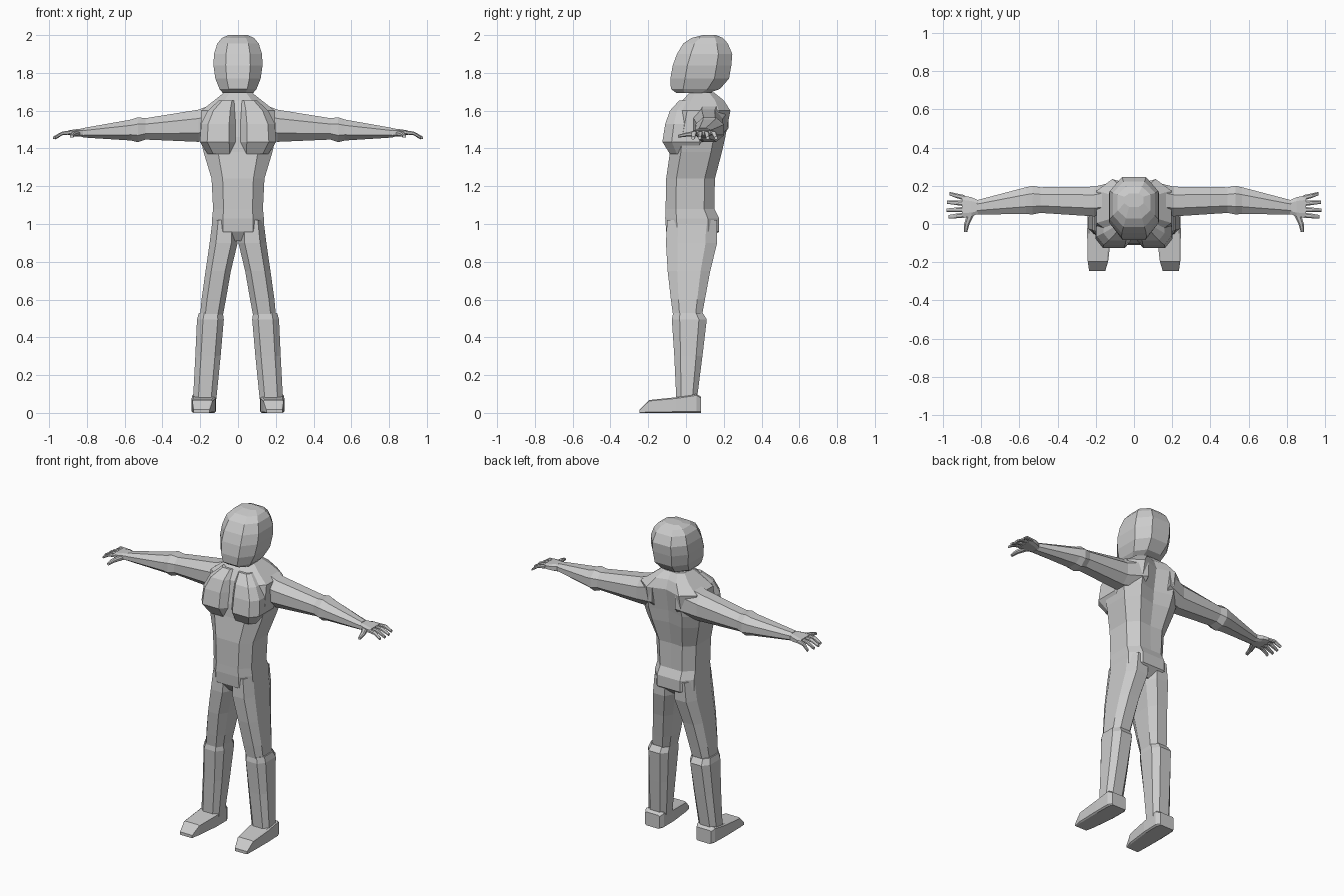
import bpy, bmesh


def ring(axis, t, u0, u1, v0, v1, c, dent):
    """Chamfered rectangle across an axis; c = share of each side left flat."""
    cu, cv, hu, hv = (u0 + u1) / 2, (v0 + v1) / 2, (u1 - u0) / 2, (v1 - v0) / 2
    pts = [(-c, -1), (c, -1), (1, -c), (1, c), (c, 1), (-c, 1), (-1, c), (-1, -c)]
    pts = [(cu + a * hu, cv + b * hv) for a, b in pts]
    if dent is not None:
        pts.insert(5, (cu, v1 - dent))
    if axis == 'x':
        return [(t, u, v) for u, v in pts]
    if axis == 'y':
        return [(u, t, v) for u, v in pts]
    return [(u, v, t) for u, v in pts]


def loft(name, axis, rows, c=0.5, mirror=False, dents=None):
    """Skin rings given as (position, u0, u1, v0, v1) and cap both ends."""
    bm = bmesh.new()
    rings = []
    for i, r in enumerate(rows):
        co = ring(axis, *r, c, dents[i] if dents else None)
        rings.append([bm.verts.new(p) for p in co])
    n = len(rings[0])
    for a, b in zip(rings, rings[1:]):
        for i in range(n):
            j = (i + 1) % n
            bm.faces.new((a[i], a[j], b[j], b[i]))
    bm.faces.new(rings[0])
    bm.faces.new(rings[-1])
    bmesh.ops.recalc_face_normals(bm, faces=bm.faces)
    me = bpy.data.meshes.new(name)
    bm.to_mesh(me)
    bm.free()
    ob = bpy.data.objects.new(name, me)
    bpy.context.collection.objects.link(ob)
    if mirror:
        m = ob.modifiers.new("mirror", 'MIRROR')
        m.use_mirror_merge = False
    return ob


def upright(rows):
    """(z, half width, front y, back y) -> centred ring rows."""
    return [(z, -w, w, f, b) for z, w, f, b in rows]


# Head: faceted, leaning back towards the crown
loft("head", 'z', upright([
    (1.693, .08, -.05, .12), (1.715, .098, -.08, .18), (1.77, .12, -.083, .228),
    (1.84, .13, -.07, .24), (1.90, .127, -.048, .245), (1.955, .11, -.015, .222),
    (1.985, .085, .03, .195), (2.0, .05, .09, .16)]), c=0.5)

# Neck
loft("neck", 'z', upright([(1.62, .09, .0, .16), (1.69, .06, .02, .14),
                           (1.74, .06, .03, .13)]))

# Torso with a shallow groove down the upper back
loft("torso", 'z', upright([
    (.91, .05, -.07, .12), (.96, .138, -.105, .175), (1.03, .137, -.11, .175),
    (1.08, .132, -.108, .15), (1.24, .14, -.105, .153), (1.38, .182, -.085, .19),
    (1.46, .20, -.08, .208), (1.60, .195, -.055, .235), (1.655, .125, -.02, .20),
    (1.695, .075, .02, .15)]), c=0.58,
    dents=[0, 0, 0, 0, .005, .02, .03, .035, .02, 0])

# Chest plates, split by a narrow gap
loft("chest_plate", 'z', [
    (1.37, .015, .16, -.085, .10), (1.435, .008, .202, -.125, .12),
    (1.53, .010, .195, -.11, .12), (1.60, .012, .16, -.085, .10),
    (1.655, .015, .10, -.035, .08)], c=0.6, mirror=True)

# Arms
loft("arm", 'x', [
    (.08, .05, .225, 1.45, 1.655), (.21, .04, .195, 1.435, 1.605),
    (.49, .058, .192, 1.447, 1.56), (.53, .05, .20, 1.433, 1.565),
    (.565, .052, .192, 1.442, 1.553), (.82, .05, .125, 1.458, 1.508)],
    c=0.45, mirror=True)

# Hands
loft("palm", 'x', [(.81, .055, .122, 1.46, 1.506), (.85, .04, .14, 1.464, 1.503),
                   (.90, .032, .15, 1.472, 1.495)], c=0.6, mirror=True)
for k, (y, dy, tip) in enumerate([(.046, -.008, .97), (.076, -.004, .98),
                                  (.107, .008, .978), (.137, .022, .965)]):
    loft(f"finger_{k + 1}", 'x', [
        (.885, y - .014, y + .014, 1.474, 1.494),
        (.93, y + dy / 2 - .012, y + dy / 2 + .012, 1.47, 1.49),
        (tip, y + dy - .009, y + dy + .009, 1.448, 1.462)], mirror=True)
loft("thumb", 'y', [(.06, .83, .87, 1.465, 1.495), (.0, .86, .888, 1.462, 1.484),
                    (-.042, .872, .89, 1.457, 1.472)], mirror=True)

# Thighs, splaying out from the crotch
loft("thigh", 'z', [
    (1.02, .0, .135, -.10, .165), (.90, .002, .15, -.106, .165),
    (.75, .038, .172, -.097, .128), (.60, .064, .193, -.08, .10),
    (.49, .085, .203, -.065, .08)], c=0.55, mirror=True)

# Shins with a raised cuff under the knee
loft("shin", 'z', [
    (.53, .080, .207, -.068, .088), (.495, .075, .217, -.075, .11),
    (.30, .092, .226, -.062, .087), (.09, .113, .237, -.052, .06),
    (.05, .118, .239, -.052, .06)], c=0.55, mirror=True)

# Feet with sloping toes
loft("foot", 'y', [
    (.08, .13, .23, .0, .085), (.055, .116, .243, .0, .10),
    (-.05, .118, .245, .0, .083), (-.195, .135, .242, .0, .068),
    (-.245, .15, .235, .0, .018)], c=0.85, mirror=True)
